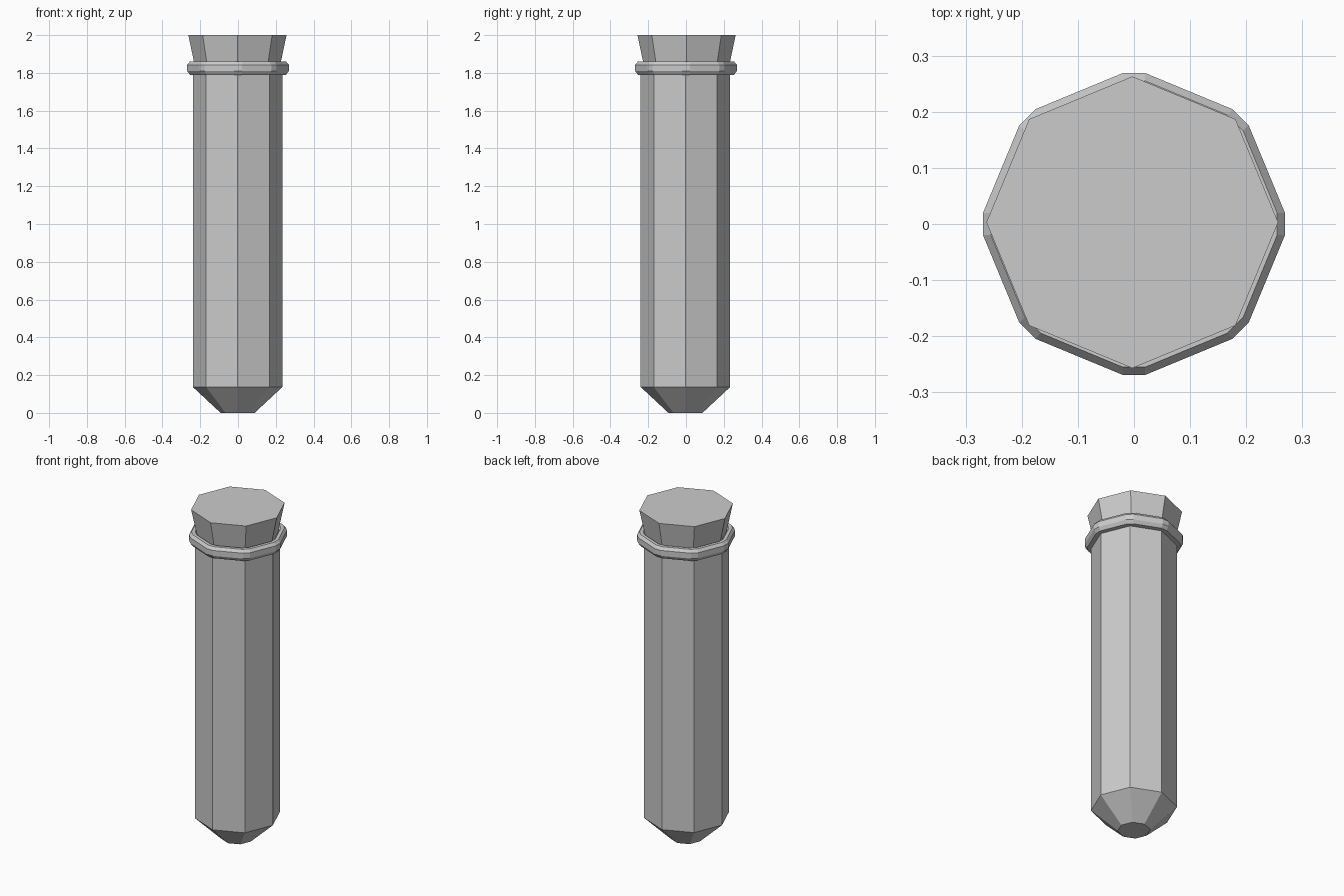
import bpy, bmesh, math

if "Cube" in bpy.data.objects:
    bpy.data.objects.remove(bpy.data.objects["Cube"])

grey = bpy.data.materials.new("plain_grey")
grey.diffuse_color = (0.6, 0.6, 0.6, 1)
grey.use_nodes = True
grey.node_tree.nodes["Principled BSDF"].inputs["Base Color"].default_value = grey.diffuse_color

OCTAGON = [math.radians(45 * i) for i in range(8)]


def octagon(r, z, cut=0.0, cx=0.0, cy=0.0):
    """Octagon with points on the axes; cut > 0 trims each corner in two."""
    pts = []
    for a in OCTAGON:
        if cut:
            d = math.atan2(cut, r)
            rr = math.hypot(r, cut)
            pts += [(rr * math.cos(a + s * d) + cx, rr * math.sin(a + s * d) + cy, z) for s in (-1, 1)]
        else:
            pts.append((r * math.cos(a) + cx, r * math.sin(a) + cy, z))
    return pts


def loft(name, rings, closed=False):
    """Bridge rings of points; cap the ends, or join last to first if closed."""
    bm = bmesh.new()
    rows = [[bm.verts.new(p) for p in ring] for ring in rings]
    n = len(rows[0])
    pairs = list(zip(rows, rows[1:]))
    if closed:
        pairs.append((rows[-1], rows[0]))
    else:
        bm.faces.new(rows[0][::-1])
        bm.faces.new(rows[-1])
    for lo, hi in pairs:
        for i in range(n):
            j = (i + 1) % n
            bm.faces.new((lo[i], lo[j], hi[j], hi[i]))
    bmesh.ops.recalc_face_normals(bm, faces=bm.faces)
    mesh = bpy.data.meshes.new(name)
    bm.to_mesh(mesh)
    bm.free()
    mesh.materials.append(grey)
    obj = bpy.data.objects.new(name, mesh)
    bpy.context.collection.objects.link(obj)
    return obj


# Tube with tapered bottom
loft("tube_body", [octagon(r, z, 0, -0.002, -0.003)
                   for r, z in ((0.09, 0), (0.237, 0.137), (0.237, 1.83))])

# Chamfered collar with trimmed corners
collar = ((0.225, 1.79), (0.255, 1.79), (0.269, 1.81), (0.269, 1.843),
          (0.255, 1.86), (0.235, 1.86), (0.225, 1.85))
loft("collar_ring", [octagon(r, z, 0.02) for r, z in collar], closed=True)

# Flared stopper
loft("stopper", [octagon(r, z, 0, -0.003, 0.003)
                 for r, z in ((0.222, 1.82), (0.26, 2.0))])
